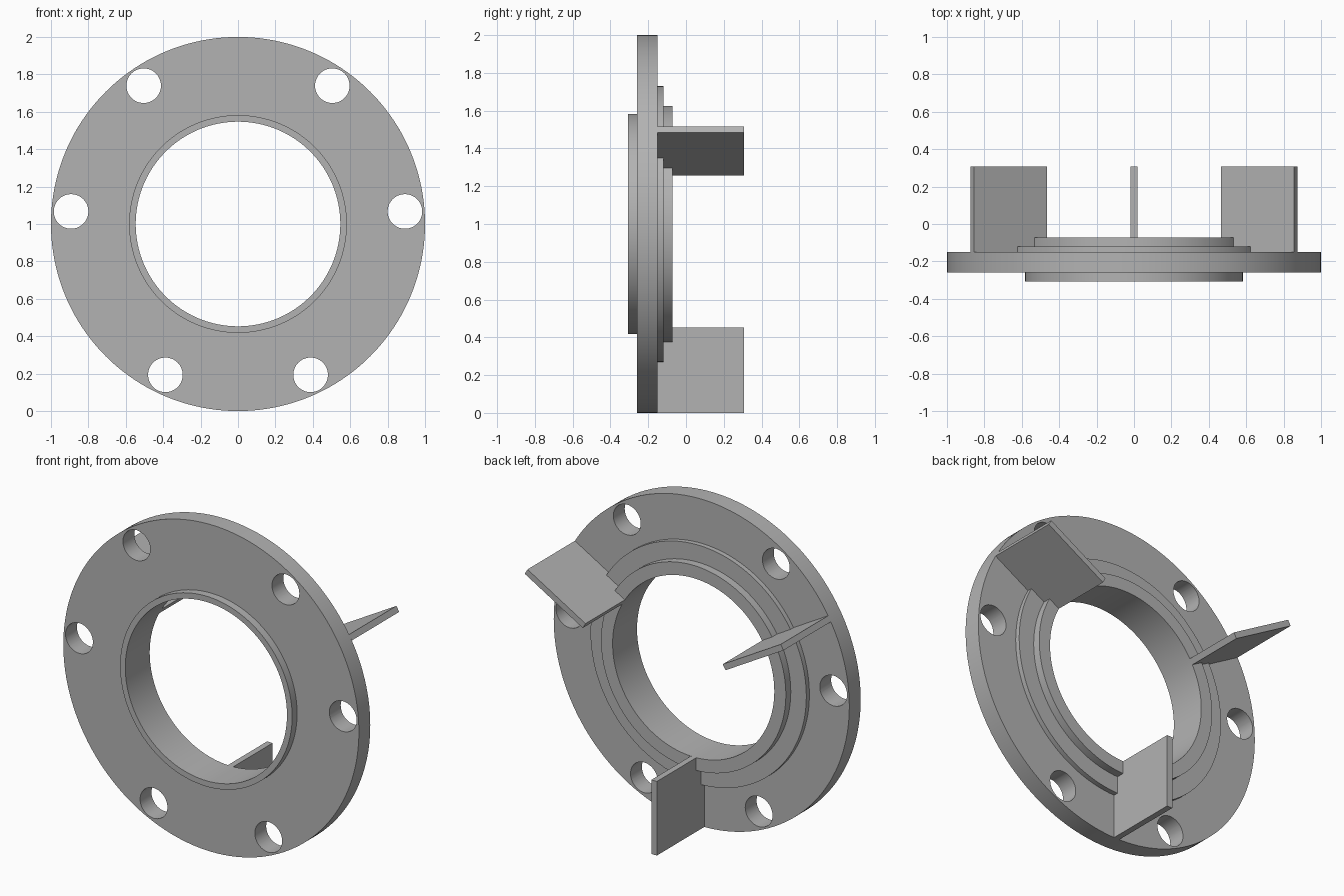
import bpy, bmesh, math
from mathutils import Matrix, Vector

if "Cube" in bpy.data.objects:
    bpy.data.objects.remove(bpy.data.objects["Cube"])

SEG = 160
CENTRE = Vector((0, 0, 1))
FIN_ANGLES = (30, 150, 270)

grey = bpy.data.materials.new("plain grey")
grey.diffuse_color = (0.45, 0.45, 0.45, 1)
grey.use_nodes = True
grey.node_tree.nodes["Principled BSDF"].inputs["Base Color"].default_value = grey.diffuse_color


def make_object(name, bm):
    bmesh.ops.recalc_face_normals(bm, faces=bm.faces)
    mesh = bpy.data.meshes.new(name)
    bm.to_mesh(mesh)
    bm.free()
    mesh.materials.append(grey)
    ob = bpy.data.objects.new(name, mesh)
    bpy.context.collection.objects.link(ob)
    return ob


def radial(radius, degrees, y=0.0):
    a = math.radians(degrees)
    return CENTRE + Vector((radius * math.cos(a), y, radius * math.sin(a)))


# Flange: one closed (radius, y) profile revolved about the y axis
profile = [(0.547, -0.308), (0.582, -0.308), (0.582, -0.26), (1.0, -0.26),
           (1.0, -0.15), (0.73, -0.15), (0.73, -0.12), (0.625, -0.12),
           (0.625, -0.072), (0.547, -0.072)]
bm = bmesh.new()
rings = [[bm.verts.new(radial(r, 360 * i / SEG, y)) for r, y in profile]
         for i in range(SEG)]
n = len(profile)
for i in range(SEG):
    a, b = rings[i], rings[(i + 1) % SEG]
    for j in range(n):
        k = (j + 1) % n
        bm.faces.new((a[j], a[k], b[k], b[j]))
flange = make_object("flange", bm)

# Bolt holes: a pair either side of each fin
bm = bmesh.new()
for fin in FIN_ANGLES:
    for side in (-1, 1):
        pos = radial(0.895, fin + side * 25.7, -0.2)
        bmesh.ops.create_cone(bm, cap_ends=True, segments=48, radius1=0.0925,
                              radius2=0.0925, depth=0.4,
                              matrix=Matrix.Translation(pos) @ Matrix.Rotation(math.pi / 2, 4, 'X'))
cutter = make_object("hole_cutter", bm)
cutter.hide_render = True
mod = flange.modifiers.new("bolt_holes", 'BOOLEAN')
mod.operation = 'DIFFERENCE'
mod.solver = 'EXACT'
mod.object = cutter
bpy.context.view_layer.objects.active = flange
flange.select_set(True)
bpy.ops.object.modifier_apply(modifier=mod.name)
bpy.data.objects.remove(cutter)
bpy.ops.object.shade_smooth_by_angle(angle=math.radians(30))

# Three radial fins standing on the back face
R_IN, R_OUT, Y0, Y1, THICK = 0.547, 1.0, -0.15, 0.308, 0.037
for i, deg in enumerate(FIN_ANGLES):
    bm = bmesh.new()
    bmesh.ops.create_cube(bm, size=1, matrix=(
        Matrix.Translation(radial((R_IN + R_OUT) / 2, deg, (Y0 + Y1) / 2))
        @ Matrix.Rotation(-math.radians(deg), 4, 'Y')
        @ Matrix.Diagonal((R_OUT - R_IN, Y1 - Y0, THICK, 1))))
    make_object(f"fin_{i + 1}", bm)
